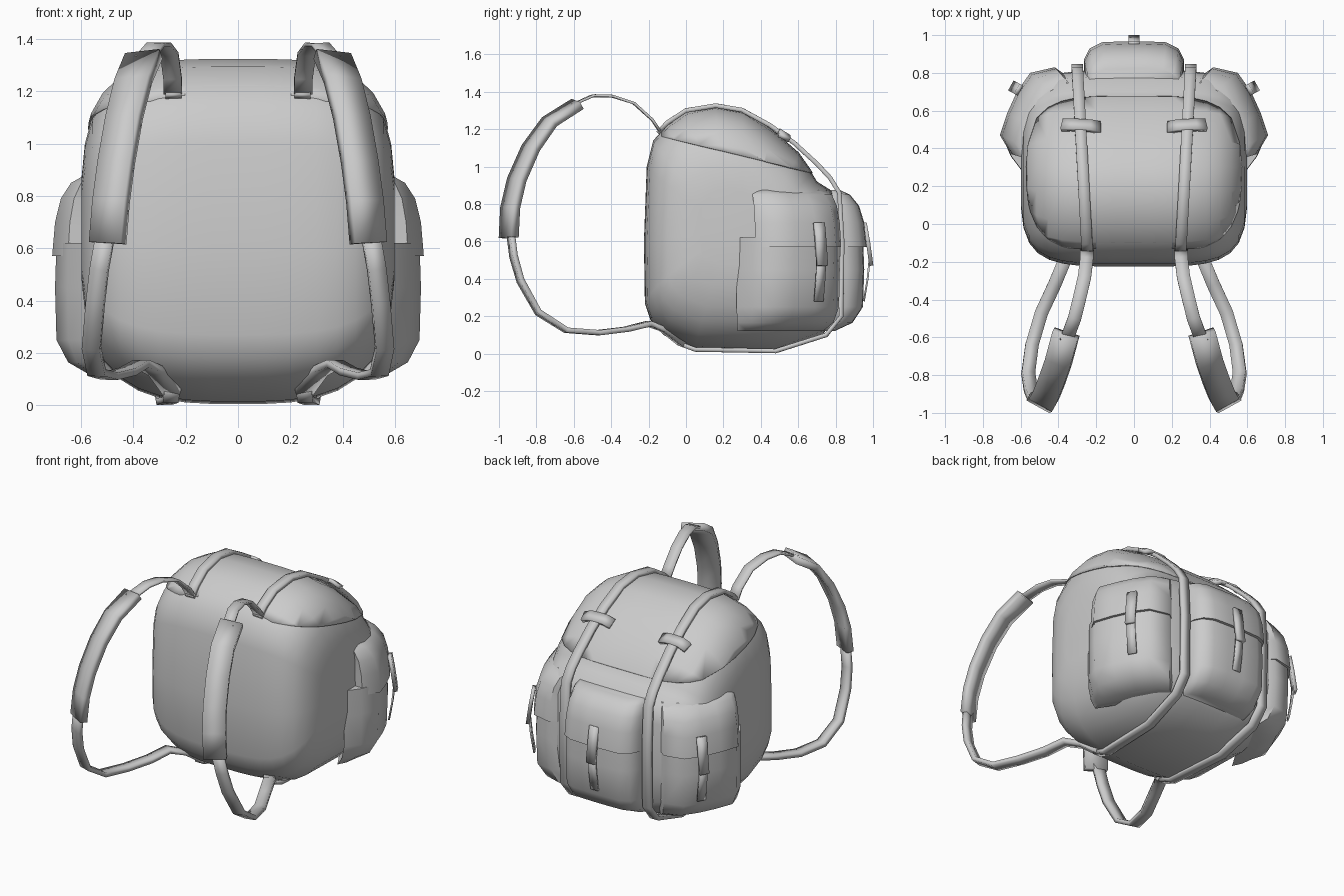
import bpy, bmesh, math
from mathutils import Vector

old = bpy.data.objects.get("Cube")
if old:
    bpy.data.objects.remove(old)

GREY = (0.6, 0.6, 0.6, 1)
cloth = bpy.data.materials.new("grey_canvas")
cloth.use_nodes = True
cloth.diffuse_color = GREY
cloth.node_tree.nodes["Principled BSDF"].inputs["Base Color"].default_value = GREY


def finish(bm, name, angle=50):
    bmesh.ops.recalc_face_normals(bm, faces=bm.faces)
    mesh = bpy.data.meshes.new(name)
    bm.to_mesh(mesh)
    bm.free()
    ob = bpy.data.objects.new(name, mesh)
    bpy.context.collection.objects.link(ob)
    mesh.materials.append(cloth)
    bpy.ops.object.select_all(action='DESELECT')
    ob.select_set(True)
    bpy.context.view_layer.objects.active = ob
    bpy.ops.object.shade_smooth_by_angle(angle=math.radians(angle))
    return ob


def loft(rings):
    """Closed skin through a list of equal-length rings, capped at both ends."""
    bm = bmesh.new()
    vs = [[bm.verts.new(p) for p in ring] for ring in rings]
    n = len(vs[0])
    for a, b in zip(vs, vs[1:]):
        for i in range(n):
            j = (i + 1) % n
            bm.faces.new((a[i], a[j], b[j], b[i]))
    bm.faces.new(vs[0])
    bm.faces.new(vs[-1])
    return bm


def ribbon(name, pts, width, thick, hint):
    """Soft strap swept along a path; hint is the rough width direction."""
    pts = [Vector(p) for p in pts]
    rings = []
    for i, p in enumerate(pts):
        t = (pts[min(i + 1, len(pts) - 1)] - pts[max(i - 1, 0)]).normalized()
        w = Vector(hint)
        w = (w - t * w.dot(t)).normalized()
        n = t.cross(w) * thick / 2
        w = w * width / 2
        rings.append([p + w + n, p - w + n, p - w - n, p + w - n])
    return finish(loft(rings), name, 120)


# Side profile of the bag (y, z)
PROFILE = [(-.22, .27), (-.225, .6), (-.21, 1.0), (-.175, 1.14), (-.1, 1.22),
           (0, 1.29), (.15, 1.32), (.3, 1.295), (.45, 1.2), (.6, 1.07),
           (.67, .97), (.7, .92), (.78, .87), (.81, .75), (.815, .4), (.8, .2),
           (.73, .1), (.48, .005), (.05, .015), (-.12, .1), (-.19, .18)]
HALF = [0, .1, .2, .3, .38, .45, .51, .555, .585, .597]
MID_Y, MID_Z, HALF_W = .3, .65, .6


def bag_mesh():
    def shrink(r, power):
        return (1 - r ** power) ** (1 / power)
    rings = []
    for x in [-v for v in HALF[:0:-1]] + HALF:
        r = abs(x) / HALF_W
        rings.append([(x, MID_Y + (y - MID_Y) * shrink(r, 4.5),
                       MID_Z + (z - MID_Z) * shrink(r, 3.7 if z > MID_Z else 3.2))
                      for y, z in PROFILE])
    return loft(rings)


finish(bag_mesh(), "bag_body")

# Lid: slightly larger upper slice of the bag, open towards the wearer
bm = bag_mesh()
for v in bm.verts:
    v.co = (v.co.x * 1.012, v.co.y + .004, v.co.z + .004)
for co, no in (((0, 0, 1.13), (0, .24, 1)), ((0, -.13, 0), (0, 1, 0))):
    bmesh.ops.bisect_plane(bm, geom=bm.verts[:] + bm.edges[:] + bm.faces[:],
                           plane_co=co, plane_no=no, clear_inner=True)
lid = finish(bm, "lid")
rim = lid.modifiers.new("thickness", 'SOLIDIFY')
rim.thickness = .008


def pocket(prefix, pouch, flap, anchor, normal):
    """Pocket pouch and overhanging flap, each shrinking back towards the bag."""
    a, n = Vector(anchor), Vector(normal).normalized()

    def rings(outline, levels):
        out = []
        for z, s in levels:
            ring = []
            for p in outline:
                d = Vector(p) - a
                depth = n * d.dot(n)
                q = a + depth * s + (d - depth) * (.75 + .25 * s)
                ring.append((q.x, q.y, z))
            out.append(ring)
        return out
    finish(loft(rings(pouch, [(.12, .5), (.165, .78), (.25, .94), (.45, .96),
                              (.62, .94)])), prefix + "_pocket")
    finish(loft(rings(flap, [(.57, 1), (.7, .96), (.79, .88), (.85, .74),
                             (.875, .58)])), prefix + "_pocket_flap")


def clip(prefix, x, y, nx, ny):
    """Buckle tab hanging in front of a pocket, with a loose strap end."""
    def path(steps):
        return [(x + nx * d, y + ny * d, z) for d, z in steps]
    across = (-ny, nx, 0)
    ribbon(prefix + "_buckle_tab", path([(-.008, .7), (.01, .6), (.028, .47)]),
           .06, .022, across)
    ribbon(prefix + "_buckle_strap", path([(.02, .52), (.008, .4), (-.012, .28)]),
           .055, .01, across)


# Centre pocket
half = [(.265, .7), (.265, .87), (.235, .93), (.17, .962), (.06, .967)]
centre = half + [(-x, y) for x, y in reversed(half)]
pocket("centre", centre, centre, (0, .62), (0, 1))
clip("centre", 0, .963, 0, 1)

# Parts in mirrored pairs: the pouch fades into the bag, the flap stands proud
SIDE = [(.36, .68), (.35, .78), (.42, .83), (.55, .8), (.62, .7),
        (.67, .59), (.71, .47)]
POUCH_END = [(.66, .36), (.59, .27)]
FLAP_END = [(.65, .37), (.53, .37)]
for s, side in ((1, "left"), (-1, "right")):
    pocket(side, [(s * x, y) for x, y in SIDE + POUCH_END],
           [(s * x, y) for x, y in SIDE + FLAP_END], (s * .36, .46), (s * .84, .54))
    clip(side, s * .618, .715, s * .87, .48)

    # Compression strap around the bag
    loop = [(-.15, 1.18), (-.1, 1.235), (0, 1.3), (.16, 1.326), (.3, 1.302),
            (.45, 1.22), (.58, 1.125), (.7, 1.015), (.77, .94), (.82, .86),
            (.835, .6), (.83, .2), (.75, .1), (.48, .014), (.05, .022),
            (-.04, .055)]
    ribbon(side + "_bag_strap", [(s * (.255 + .055 * y), y, z) for y, z in loop],
           .06, .024, (1, 0, 0))
    # Keeper across the strap on the lid
    ribbon(side + "_strap_keeper",
           [(s * .18, .51, 1.155), (s * .23, .52, 1.175),
            (s * .33, .525, 1.175), (s * .38, .525, 1.155)],
           .065, .025, (0, .83, -.56))

    # Shoulder strap: upper webbing, padded section, lower webbing
    upper = [(.25, -.14, 1.19), (.25, -.18, 1.25), (.262, -.28, 1.34),
             (.29, -.4, 1.378), (.315, -.5, 1.378), (.36, -.62, 1.325)]
    pad = [(.36, -.58, 1.335), (.4, -.73, 1.24), (.435, -.83, 1.1),
           (.465, -.905, .93), (.485, -.94, .78), (.498, -.948, .62)]
    lower = [(.505, -.94, .66), (.53, -.922, .52), (.545, -.885, .39),
             (.56, -.79, .22), (.54, -.64, .125), (.49, -.47, .112),
             (.42, -.32, .13), (.37, -.2, .16), (.31, -.12, .13), (.25, -.02, .05)]
    for part, pts, width, thick, lean in (("webbing_upper", upper, .07, .014, .05),
                                          ("pad", pad, .14, .045, .55),
                                          ("webbing_lower", lower, .07, .028, .3)):
        ribbon(side + "_shoulder_" + part, [(s * x, y, z) for x, y, z in pts],
               width, thick, (s, lean, 0))
